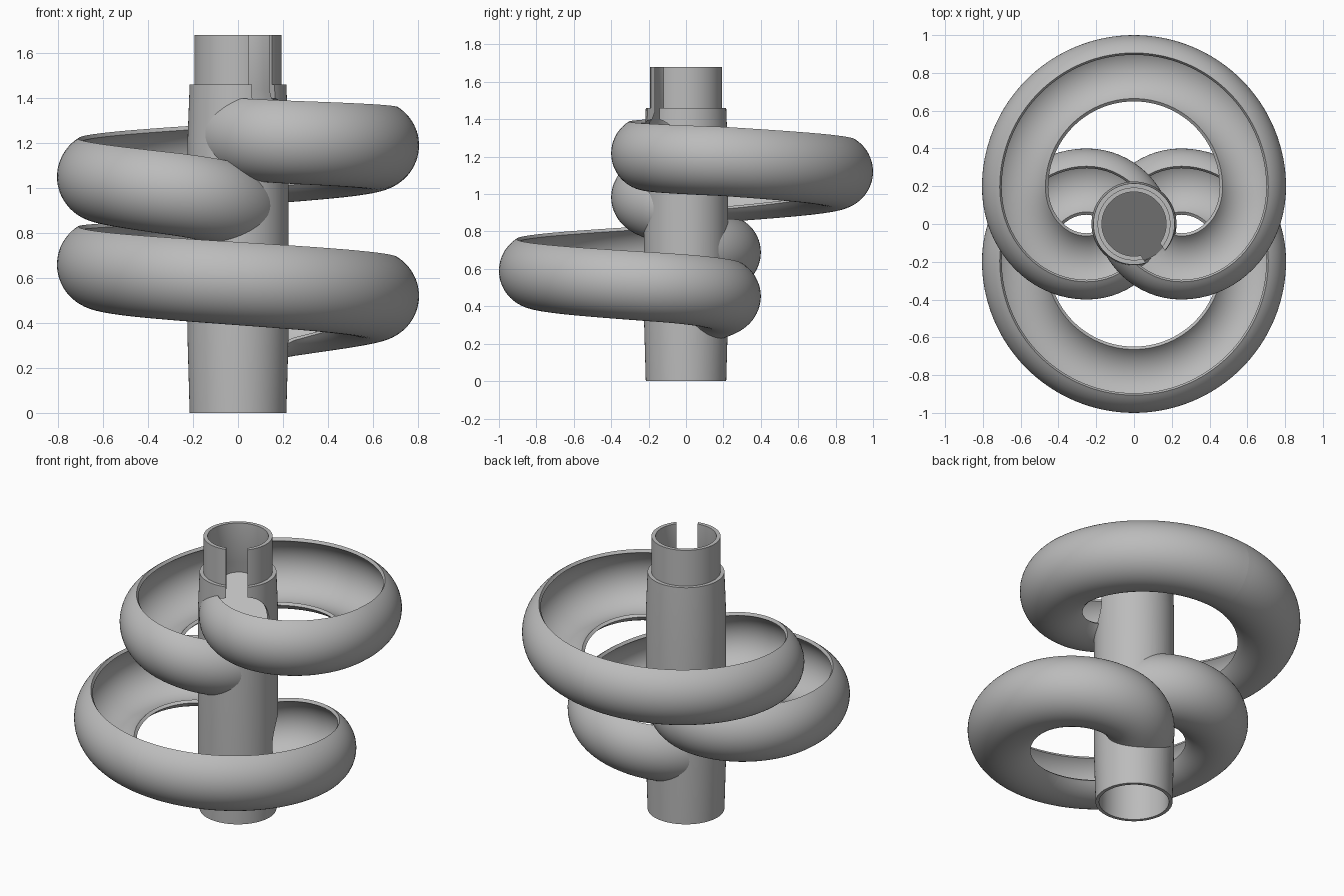
import bpy
import bmesh
import math
from mathutils import Vector, Matrix, geometry

cube = bpy.data.objects.get("Cube")
if cube:
    bpy.data.objects.remove(cube, do_unlink=True)

grey = bpy.data.materials.new("light_grey_plastic")
grey.use_nodes = True
COLOUR = (0.5, 0.5, 0.5, 1)
grey.diffuse_color = COLOUR
grey.node_tree.nodes["Principled BSDF"].inputs["Base Color"].default_value = COLOUR

R, CY = 0.605, 0.195               # main bend radius and centre
SLOT = math.radians(-57)           # direction of the entry slot
LEVEL_DROP = 0.53                  # lower channel sits this far below the upper
HALF_TURN = Matrix.Translation((0, 0, -LEVEL_DROP)) @ Matrix.Rotation(math.pi, 4, 'Z')


def make(name, bm):
    bmesh.ops.recalc_face_normals(bm, faces=bm.faces)
    mesh = bpy.data.meshes.new(name)
    bm.to_mesh(mesh)
    bm.free()
    mesh.materials.append(grey)
    ob = bpy.data.objects.new(name, mesh)
    bpy.context.collection.objects.link(ob)
    return ob


def activate(ob):
    bpy.ops.object.select_all(action='DESELECT')
    ob.select_set(True)
    bpy.context.view_layer.objects.active = ob


def cut(ob, cutter):
    mod = ob.modifiers.new("cut", 'BOOLEAN')
    mod.operation = 'DIFFERENCE'
    mod.solver = 'EXACT'
    mod.object = cutter
    activate(ob)
    bpy.ops.object.modifier_apply(modifier=mod.name)


def smooth(ob):
    activate(ob)
    bpy.ops.object.shade_smooth_by_angle(angle=math.radians(35))


def lobe():
    """Plan curve from the column axis out to the side of the main bend."""
    a, b, c = Vector((0, 0, 0)), Vector((0.25, -0.2, 0)), Vector((R, CY, 0))
    first = geometry.interpolate_bezier(a, Vector((0.02, -0.1, 0)), Vector((0.12, -0.2, 0)), b, 16)
    second = geometry.interpolate_bezier(b, Vector((0.45, -0.2, 0)), Vector((R, -0.02, 0)), c, 20)
    return first + second[1:]


def half_path(side):
    """Half of the spiral, from the column (side 1 = entry, -1 = exit) to the back."""
    pts = []
    plan = lobe()
    for i, p in enumerate(plan):
        u = 1 - i / (len(plan) - 1)
        z = 1.19 + 0.05 * u if side > 0 else 1.05 - 0.08 * u - 0.07 * u * u
        pts.append(Vector((side * p.x, p.y, z)))
    for i in range(1, 33):
        t = i / 32
        ang = t * math.pi / 2
        pts.append(Vector((side * R * math.cos(ang), CY + R * math.sin(ang),
                           1.12 + side * 0.07 * (1 - t))))
    return pts


def arc(radius, start, end, n):
    return [(radius * math.cos(math.radians(start + (end - start) * i / n)),
             radius * math.sin(math.radians(start + (end - start) * i / n)))
            for i in range(n + 1)]


def sweep(name, path, side, profile, matrix):
    """Sweep a closed section (outward, up) along a path."""
    bm = bmesh.new()
    rings = []
    for i, p in enumerate(path):
        if i == len(path) - 1:
            t = Vector((-side, 0, 0))
        else:
            t = path[i + 1] - path[max(i - 1, 0)]
        out = Vector((t.y, -t.x, 0)).normalized() * side
        rings.append([bm.verts.new(p + out * x + Vector((0, 0, y))) for x, y in profile])
    n = len(profile)
    for r0, r1 in zip(rings, rings[1:]):
        for k in range(n):
            bm.faces.new((r0[k], r0[(k + 1) % n], r1[(k + 1) % n], r1[k]))
    bm.faces.new(rings[0])
    bm.faces.new(rings[-1])
    bm.transform(matrix)
    return make(name, bm)


def lathe(name, profile, segments=96):
    bm = bmesh.new()
    rings = []
    for i in range(segments):
        a = 2 * math.pi * i / segments
        rings.append([bm.verts.new((r * math.cos(a), r * math.sin(a), z)) for r, z in profile])
    n = len(profile)
    for i in range(segments):
        r0, r1 = rings[i], rings[(i + 1) % segments]
        for k in range(n):
            bm.faces.new((r0[k], r1[k], r1[(k + 1) % n], r0[(k + 1) % n]))
    return make(name, bm)


def disc(name, radius, depth, z, slope=0, heading=0):
    """Cylinder, optionally sheared so that it falls towards a heading."""
    bm = bmesh.new()
    bmesh.ops.create_cone(bm, cap_ends=True, segments=72, radius1=radius,
                          radius2=radius, depth=depth)
    for v in bm.verts:
        v.co.z += z - slope * (v.co.x * math.cos(heading) + v.co.y * math.sin(heading))
    return make(name, bm)


# Hollow column with a narrower socket on top
column = lathe("column", [
    (0.215, 0), (0.225, 0.35), (0.225, 1.2), (0.215, 1.46), (0.193, 1.46), (0.193, 1.68),
    (0.17, 1.68), (0.17, 1.44), (0.195, 1.38), (0.195, 0)])

# Entry slot through the front of the socket
bm = bmesh.new()
bmesh.ops.create_cube(bm, size=1)
bm.transform(Matrix.Rotation(SLOT, 4, 'Z') @ Matrix.Translation((0.2, 0, 1.5))
             @ Matrix.Diagonal((0.3, 0.12, 0.5, 1)))
cutters = [make("slot_cutter", bm)]
cut(column, cutters[0])

# Spiral channels: open gutters whose outer wall curls higher
gutter = arc(0.2, 58, -139, 40) + arc(0.18, -139, 58, 40)
bore = arc(0.18, 0, 350, 35)
core = disc("core_cutter", 0.2, 3, 0.8)
cutters.append(core)
for level, matrix in (("upper", Matrix.Identity(4)), ("lower", HALF_TURN)):
    for part, side in (("entry", 1), ("exit", -1)):
        path = half_path(side)
        channel = sweep(f"{level}_channel_{part}", path, side, gutter, matrix)
        cut(channel, core)
        smooth(channel)
        tunnel = sweep("tunnel_cutter", path[:24], side, bore, matrix)
        cutters.append(tunnel)
        cut(column, tunnel)
smooth(column)

# Sloping floors that steer into each channel
disc("upper_floor", 0.198, 0.02, 1.2, 0.8, SLOT)
disc("lower_floor", 0.198, 0.02, 1.17 - LEVEL_DROP, 0.5, SLOT + math.pi)

for c in cutters:
    bpy.data.objects.remove(c, do_unlink=True)
